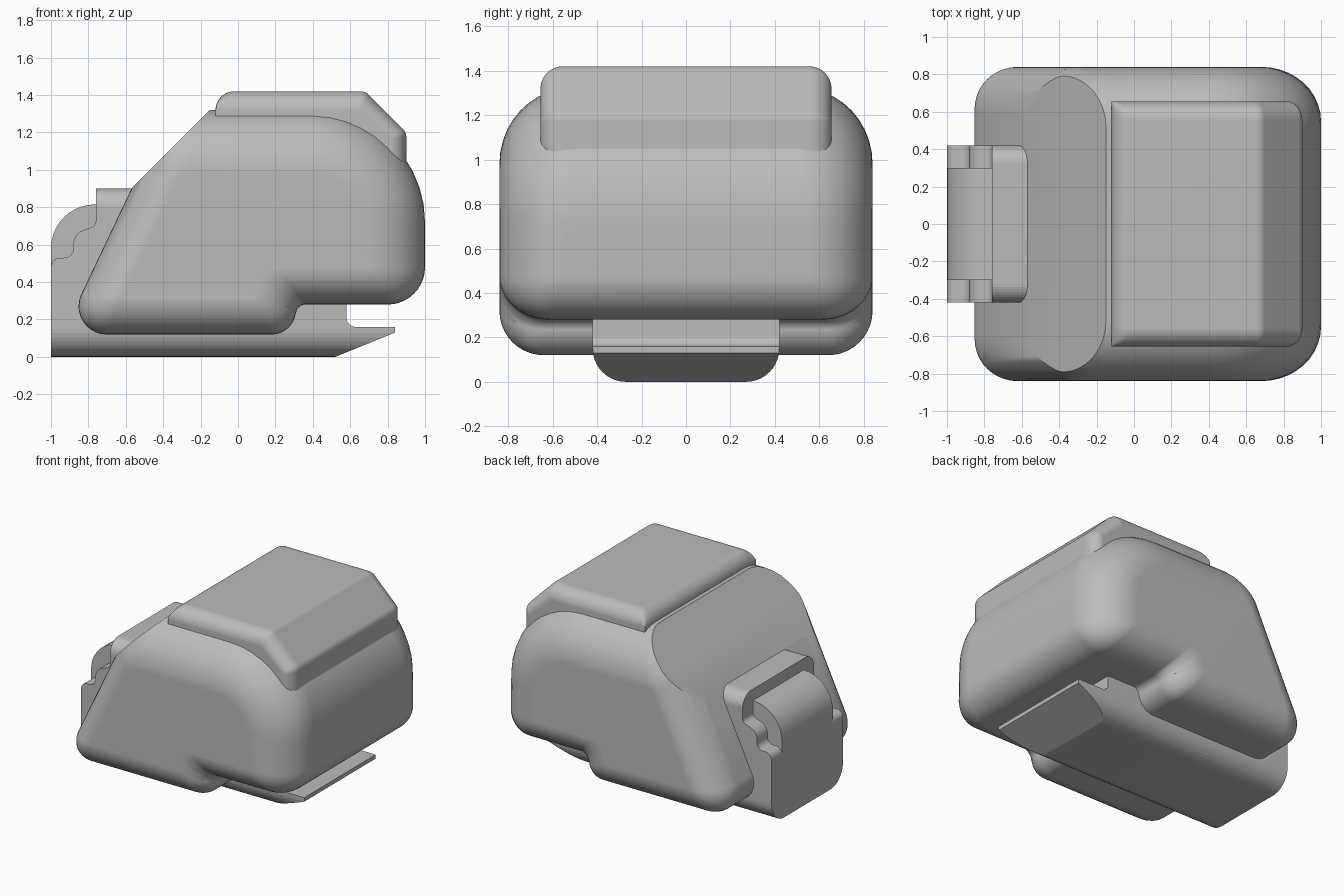
import bpy, bmesh, math
from mathutils import Vector

cube = bpy.data.objects.get("Cube")
if cube:
    bpy.data.objects.remove(cube, do_unlink=True)

grey = bpy.data.materials.new("plain_grey")
grey.use_nodes = True
colour = (0.5, 0.5, 0.5, 1)
grey.diffuse_color = colour
grey.node_tree.nodes["Principled BSDF"].inputs["Base Color"].default_value = colour
SEG = 10


def fillet(corners):
    """Round each (u, v, radius) corner with an arc of SEG segments."""
    pts = []
    for i, (u, v, r) in enumerate(corners):
        p = Vector((u, v))
        a = (Vector(corners[i - 1][:2]) - p).normalized()
        b = (Vector(corners[(i + 1) % len(corners)][:2]) - p).normalized()
        half = a.angle(b) / 2
        r = max(r, 0.0005)
        centre = p + (a + b).normalized() * r / math.sin(half)
        va = p + a * r / math.tan(half) - centre
        vb = p + b * r / math.tan(half) - centre
        phi = va.angle(vb)
        for k in range(SEG + 1):
            t = k / SEG
            pts.append(centre + (va * math.sin((1 - t) * phi) + vb * math.sin(t * phi)) / math.sin(phi))
    return pts


def make_object(name, bm):
    bmesh.ops.remove_doubles(bm, verts=bm.verts, dist=0.0015)
    bmesh.ops.recalc_face_normals(bm, faces=bm.faces)
    mesh = bpy.data.meshes.new(name)
    bm.to_mesh(mesh)
    bm.free()
    mesh.materials.append(grey)
    obj = bpy.data.objects.new(name, mesh)
    bpy.context.collection.objects.link(obj)
    return obj


def skin(rings):
    """Join rings of points into a closed, capped surface."""
    bm = bmesh.new()
    loops = [[bm.verts.new(p) for p in ring] for ring in rings]
    n = len(loops[0])
    for a, b in zip(loops, loops[1:]):
        for i in range(n):
            j = (i + 1) % n
            bm.faces.new((a[i], a[j], b[j], b[i]))
    bm.faces.new(loops[0])
    bm.faces.new(loops[-1])
    return bm


def pillow(outer, inner, round_y, half_width):
    """Side profile swept across y, curving in to the inner profile at both ends."""
    po, pi = fillet(outer), fillet(inner)
    radii = [r for r in round_y for _ in range(SEG + 1)]
    # Blend the rounding width along the profile
    span = SEG // 2
    radii = [sum(radii[(i + d) % len(radii)] for d in range(-span, span + 1)) / (2 * span + 1)
             for i in range(len(radii))]
    rings = []
    for side in (1, -1):
        half = []
        for k in range(SEG + 1):
            th = math.pi / 2 * k / SEG
            half.append([(o.lerp(q, 1 - math.cos(th)).x,
                          side * (half_width - r * (1 - math.sin(th))),
                          o.lerp(q, 1 - math.cos(th)).y) for o, q, r in zip(po, pi, radii)])
        rings += half[::-1] if side == 1 else half
    return skin(rings)


def finish(obj):
    bpy.ops.object.select_all(action="DESELECT")
    obj.select_set(True)
    bpy.context.view_layer.objects.active = obj
    bpy.ops.object.shade_smooth_by_angle(angle=math.radians(28))
    normals = obj.modifiers.new("even_shading", "WEIGHTED_NORMAL")
    normals.keep_sharp = True


# Main body, with its upper back corner sliced flat
body_outer = [(-0.94, 0.12, 0.15), (0.31, 0.12, 0.13), (0.31, 0.28, 0.05),
              (1, 0.28, 0.2), (1, 1.32, 0.6), (-0.37, 1.32, 0.34)]
body_inner = [(-0.62, 0.32, 0), (0.08, 0.32, 0.02), (0.13, 0.48, 0.1),
              (0.68, 0.48, 0.01), (0.66, 0.98, 0.26), (-0.31, 0.98, 0.05)]
bm = pillow(body_outer, body_inner, [0.2, 0.2, 0.2, 0.25, 0.34, 0.3], 0.84)
bmesh.ops.remove_doubles(bm, verts=bm.verts, dist=0.0015)
cut = bmesh.ops.bisect_plane(bm, geom=bm.verts[:] + bm.edges[:] + bm.faces[:],
                             plane_co=(-0.15, 0, 1.32), plane_no=(-1, 0, 1), clear_outer=True)
bmesh.ops.holes_fill(bm, edges=[e for e in cut["geom_cut"] if isinstance(e, bmesh.types.BMEdge)])
finish(make_object("body", bm))

# Raised cover on top
cover_outer = [(-0.12, 1.15, 0), (0.9, 0.8, 0), (0.9, 1.2, 0.06),
               (0.68, 1.42, 0.06), (-0.12, 1.42, 0.1)]
cover_inner = [(-0.12, 1.15, 0), (0.82, 0.8, 0), (0.82, 1.17, 0.01),
               (0.65, 1.32, 0.01), (-0.12, 1.32, 0)]
finish(make_object("top_cover", pillow(cover_outer, cover_inner, [0.1] * 5, 0.655)))


def prism(name, corners, half_width):
    pts = fillet(corners)
    return make_object(name, skin([[(p.x, y, p.y) for p in pts] for y in (half_width, -half_width)]))


# Rounded cross-section that trims the mounting clip
section = fillet([(-0.42, 0, 0.15), (0.42, 0, 0.15), (0.42, 0.9, 0.1), (-0.42, 0.9, 0.1)])
trimmer = make_object("clip_trimmer", skin([[(x, p.x, p.y) for p in section] for x in (-1.2, 1.2)]))
trimmer.hide_render = True
trimmer.hide_viewport = True

# Mounting clip: base, tongue and stepped back wall
clip = prism("mounting_clip", [
    (-1, 0, 0), (0.52, 0, 0), (0.84, 0.13, 0), (0.84, 0.16, 0), (0.58, 0.16, 0.05),
    (0.58, 0.4, 0), (-0.4, 0.4, 0), (-0.4, 0.9, 0), (-0.76, 0.9, 0), (-0.76, 0.7, 0.04),
    (-0.88, 0.66, 0.08), (-0.88, 0.53, 0.05), (-1, 0.53, 0.05)], 0.5)
trim = clip.modifiers.new("round_edges", "BOOLEAN")
trim.operation = "INTERSECT"
trim.solver = "EXACT"
trim.object = trimmer
finish(clip)

# Hinge barrel between the clip walls
finish(prism("hinge_barrel", [(-1, 0.05, 0), (-0.7, 0.05, 0), (-0.7, 0.815, 0),
                              (-1, 0.815, 0.235)], 0.3))
